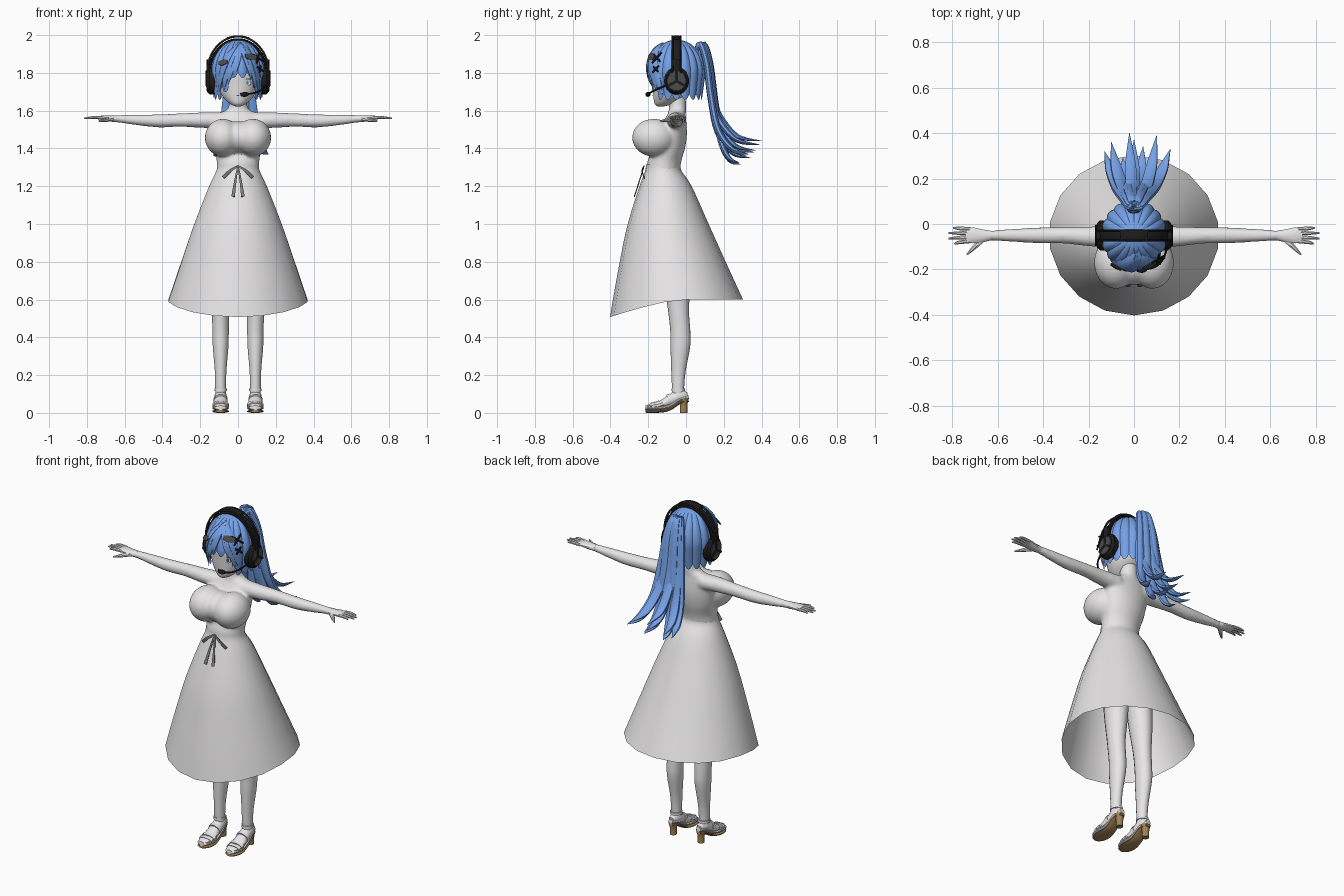
import bpy, bmesh, math, random
from mathutils import Vector

if "Cube" in bpy.data.objects:
    bpy.data.objects.remove(bpy.data.objects["Cube"])
random.seed(4)


def material(name, r, g, b):
    m = bpy.data.materials.new(name)
    m.use_nodes = True
    m.diffuse_color = (r, g, b, 1)
    m.node_tree.nodes["Principled BSDF"].inputs["Base Color"].default_value = (r, g, b, 1)
    return m


WHITE = material("pale grey", .8, .785, .785)
BLUE = material("hair blue", .18, .36, .80)
BLACK = material("headset black", .012, .012, .012)
DARK = material("dark grey", .07, .07, .07)
GREY = material("ribbon grey", .2, .2, .2)
BROWN = material("sole brown", .36, .22, .09)
IRIS = material("pale blue", .5, .65, .8)


def finish(name, bm, mat, angle=40):
    bmesh.ops.recalc_face_normals(bm, faces=bm.faces)
    me = bpy.data.meshes.new(name)
    bm.to_mesh(me)
    bm.free()
    ob = bpy.data.objects.new(name, me)
    bpy.context.collection.objects.link(ob)
    me.materials.append(mat)
    bpy.ops.object.select_all(action="DESELECT")
    ob.select_set(True)
    bpy.context.view_layer.objects.active = ob
    bpy.ops.object.shade_smooth_by_angle(angle=math.radians(angle))
    return ob


def spline(rows, k):
    """Catmull-Rom interpolation of rows of any width."""
    out = []
    for i in range(len(rows) - 1):
        a, b, c, d = rows[max(i - 1, 0)], rows[i], rows[i + 1], rows[min(i + 2, len(rows) - 1)]
        for j in range(k):
            t = j / k
            out.append([.5 * (2 * q + (r - p) * t + (2 * p - 5 * q + 4 * r - s) * t * t
                        + (3 * q - p - 3 * r + s) * t ** 3) for p, q, r, s in zip(a, b, c, d)])
    return out + [list(rows[-1])]


def sweep(name, rows, mat, up=(0, 1, 0), n=12, k=4, level=False, cap=True, bm=None):
    """Rows are x, y, z, half width, half height of an oval section."""
    own = bm is None
    bm = bm or bmesh.new()
    rows = spline(rows, k)
    pts = [Vector(r[:3]) for r in rows]
    rings = []
    for i, r in enumerate(rows):
        t = Vector((0, 0, 1)) if level else (pts[min(i + 1, len(pts) - 1)] - pts[max(i - 1, 0)]).normalized()
        side = Vector(up).cross(t).normalized()
        nor = t.cross(side)
        w, h = max(r[3], .0008), max(r[4], .0008)
        angs = [math.tau * (j + .5) / n for j in range(n)]
        rings.append([bm.verts.new(pts[i] + side * w * math.cos(a) + nor * h * math.sin(a)) for a in angs])
    for a, b in zip(rings, rings[1:]):
        for j in range(n):
            bm.faces.new((a[j], a[j - 1], b[j - 1], b[j]))
    if cap:
        bm.faces.new(rings[0])
        bm.faces.new(rings[-1])
    return finish(name, bm, mat) if own else bm


def ball(bm, loc, radii):
    new = bmesh.ops.create_uvsphere(bm, u_segments=24, v_segments=16, radius=1)["verts"]
    for v in new:
        v.co = Vector(loc) + Vector(c * r for c, r in zip(v.co, radii))


# Body: torso, bust and arms fused into one smooth surface
bm = bmesh.new()
sweep("", [(0, -.12, 1.27, .114, .088), (0, -.115, 1.33, .113, .09), (0, -.09, 1.4, .125, .085),
           (0, -.075, 1.47, .135, .08), (0, -.06, 1.54, .14, .062), (0, -.05, 1.58, .115, .048),
           (0, -.045, 1.605, .06, .046), (0, -.045, 1.64, .048, .046), (0, -.05, 1.7, .046, .046)],
      WHITE, level=True, n=24, bm=bm)
for s in (1, -1):
    ball(bm, (s * .08, -.17, 1.457), (.096, .116, .1))
    sweep("", [(s * .08, -.05, 1.548, .05, .045), (s * .18, -.055, 1.55, .045, .042),
               (s * .3, -.05, 1.55, .037, .036), (s * .42, -.05, 1.546, .035, .035),
               (s * .52, -.05, 1.55, .03, .029), (s * .62, -.05, 1.556, .023, .021),
               (s * .66, -.05, 1.558, .024, .017)], WHITE, up=(0, 0, 1), n=16, bm=bm)
ball(bm, (0, -.17, 1.46), (.085, .098, .085))
body = finish("body", bm, WHITE, 80)
re = body.modifiers.new("fuse", "REMESH")
re.mode, re.voxel_size, re.use_smooth_shade = "VOXEL", .009, True
sm = body.modifiers.new("soften", "SMOOTH")
sm.factor, sm.iterations = .5, 8

# Hands, legs and shoes
for s, side in ((1, "left"), (-1, "right")):
    up = (0, 0, 1)
    sweep(side + "_palm", [(s * .63, -.05, 1.557, .022, .019), (s * .67, -.052, 1.558, .03, .017),
                           (s * .71, -.05, 1.562, .036, .013), (s * .74, -.048, 1.562, .034, .009)], WHITE, up)
    for i, tip in enumerate((.79, .815, .815, .795)):
        y = -.076 + i * .018
        sweep(f"{side}_finger_{i + 1}", [(s * .72, y, 1.562, .009, .009), (s * .765, y * 1.12 + .005, 1.564, .009, .008),
              (s * tip, y * 1.3 + .012, 1.56, .004, .004)], WHITE, up, n=8)
    sweep(side + "_thumb", [(s * .665, -.065, 1.555, .015, .012), (s * .70, -.1, 1.55, .011, .01),
                            (s * .735, -.135, 1.545, .004, .004)], WHITE, up, n=8)
    x = s * .092
    sweep(side + "_leg", [(s * .07, -.07, 1.1, .075, .09), (s * .085, -.05, .75, .062, .075),
                          (x, -.04, .55, .047, .056), (x, -.03, .43, .044, .053), (x, -.03, .35, .042, .052),
                          (x, -.04, .22, .031, .038), (x, -.042, .13, .029, .032), (x, -.04, .08, .028, .03)],
          WHITE, level=True, n=18)
    sweep(side + "_foot", [(x, .008, .09, .016, .016), (x, -.03, .09, .031, .036), (x, -.08, .068, .035, .031),
                           (x, -.14, .042, .04, .02), (x, -.19, .036, .034, .013), (x, -.212, .032, .014, .006)],
          WHITE, up)
    for name, mat, dz, h in (("insole", WHITE, .018, .012), ("sole", BROWN, 0, .008)):
        sweep(f"{side}_{name}", [(x, .014, .066 + dz, .014, h), (x, -.03, .056 + dz, .032, h),
              (x, -.09, .018 + dz, .036, h), (x, -.15, .008 + dz, .045, h), (x, -.2, .008 + dz, .036, h),
              (x, -.215, .009 + dz, .018, h)], mat, up)
    sweep(side + "_heel", [(x, -.012, .075, .028, .027), (x, -.012, .04, .02, .02), (x, -.012, 0, .019, .02)],
          BROWN, level=True)
    for i, (y, z, w, h) in enumerate(((-.085, .068, .038, .034), (-.145, .04, .045, .025), (-.17, .036, .043, .022))):
        sweep(f"{side}_strap_{i}", [(x, y + .009, z + .003, w, h), (x, y - .009, z - .003, w, h)], WHITE, up, k=1)
    sweep(side + "_ankle_strap", [(x, -.04, .115, .034, .037), (x, -.04, .13, .034, .037)], WHITE, level=True, k=1)

# Skirt: open shell whose hem dips at the front
skirt = sweep("skirt", [(0, -.12, 1.315, .111, .092), (0, -.12, 1.28, .117, .097), (0, -.108, 1.2, .155, .138),
                        (0, -.095, 1.0, .235, .215), (0, -.073, .8, .305, .283), (0, -.05, .6, .374, .352)],
              WHITE, level=True, cap=False, n=18)
for v in skirt.data.vertices:
    f = max(0, (1.3 - v.co.z) / .7)
    v.co.z -= .092 * f ** 3 * max(0, -(v.co.y + .03) / .37) ** 1.3

# Waist bow
for s in (1, -1):
    sweep(f"bow_loop_{s}", [(0, -.222, 1.308, .004, .003), (s * .04, -.232, 1.283, .009, .003),
                            (s * .078, -.222, 1.246, .011, .003)], GREY, n=6)
    sweep(f"bow_tail_{s}", [(0, -.222, 1.308, .004, .003), (s * .014, -.246, 1.23, .007, .003),
                            (s * .026, -.274, 1.145, .011, .003)], GREY, n=6)

# Head and face
sweep("head", [(0, -.135, 1.622, .012, .015), (0, -.115, 1.638, .045, .052), (0, -.088, 1.68, .085, .085),
               (0, -.07, 1.74, .11, .107), (0, -.062, 1.8, .12, .118), (0, -.055, 1.88, .108, .112),
               (0, -.05, 1.94, .06, .06)], WHITE, level=True, n=28)
for name, x, z, y, w, h, mat in (("left_eye", .05, 1.748, -.166, .02, .017, IRIS),
                                 ("left_pupil", .05, 1.748, -.170, .007, .012, GREY),
                                 ("left_lash", .05, 1.768, -.168, .024, .003, DARK),
                                 ("mouth", 0, 1.68, -.174, .01, .002, DARK)):
    sweep(name, [(x, y, z, w, h), (x, y - .004, z, w, h)], mat, up=(0, 0, 1), k=1, n=16)


# Bobbed hair with grooved locks, pointed hem and an opening for the face
def hair(a, z, grow=1.0):
    q = math.sqrt(max(0, 1 - ((z - 1.8) / .175) ** 2)) if z > 1.8 else 1 - .9 * (1.8 - z)
    return Vector((.143 * q * grow * math.sin(a), -.05 - .153 * q * grow * math.cos(a), z + (grow - 1) * .1))


bm = bmesh.new()
cols, steps, grid = 108, 22, []
for c in range(cols):
    a = math.tau * c / cols - math.pi
    lock = abs(math.sin(a * 9))
    base = 1.77 if -.35 < a < .6 else 1.695 if -.8 < a < .8 else 1.655
    hem = base + .035 * (1 - lock)
    end = math.pi / 2 + (1.8 - hem) / .175
    col = []
    for i in range(1, steps + 1):
        th = end * i / steps
        z = 1.8 + .175 * math.cos(th) if th < math.pi / 2 else 1.8 - (th - math.pi / 2) * .175
        col.append(bm.verts.new(hair(a, z, 1 + .05 * (lock - .6) * min(1, th))))
    grid.append(col)
top = bm.verts.new((0, -.05, 1.975))
for c in range(cols):
    p, q = grid[c - 1], grid[c]
    bm.faces.new((top, p[0], q[0]))
    for i in range(steps - 1):
        bm.faces.new((p[i], p[i + 1], q[i + 1], q[i]))
finish("bob_hair", bm, BLUE, 35)

# Fringe locks sweeping from the parting
for i, (a, z) in enumerate(((-.85, 1.69), (-.6, 1.70), (-.38, 1.735), (-.15, 1.775), (.5, 1.77), (.75, 1.70), (1.0, 1.67))):
    rows = []
    for t, w in ((0, .008), (.25, .02), (.5, .026), (.8, .018), (1, .001)):
        p = hair(.12 + (a - .12) * t ** .7, 1.955 + (z - 1.955) * t ** 1.4, 1.03)
        rows.append((*p, w, w * .4))
    sweep(f"fringe_lock_{i}", rows, BLUE, up=(math.sin(a), -math.cos(a), .2), n=8)

# Ponytail
for i, (x, y, z) in enumerate(((-.02, .4, 1.44), (.1, .39, 1.42), (-.1, .36, 1.38), (.16, .33, 1.37), (-.13, .32, 1.36),
                               (.04, .34, 1.35), (-.05, .29, 1.315), (.08, .28, 1.325), (.0, .37, 1.39))):
    j = random.uniform(-.012, .012)
    sweep(f"ponytail_lock_{i}", [(0, .05, 1.9, .012, .012), (x * .15, .085 + j, 1.95, .02, .017),
          (x * .3, .118 + j, 1.85, .025, .018), (x * .42, .14 + j, 1.68, .027, .019),
          (x * .58, .145 + y * .1 + j, z + .13, .028, .018), (x * .8, .12 + y * .38, z + .025, .024, .013),
          (x, y, z, .001, .001)], BLUE, up=(0, 1, .3), n=8, k=5)
sweep("hair_tie", [(0, .06, 1.89, .03, .025), (0, .105, 1.925, .03, .025)], BLUE, up=(0, 0, 1), k=1)


# Hair clips: two crosses on the left and a plate on each side of the fringe
def bar(name, a, z, tilt, size, w, mat):
    p, n = hair(a, z, 1.1), Vector((math.sin(a), -math.cos(a), .45)).normalized()
    u = n.cross((0, 0, 1)).normalized()
    d = (u * math.cos(tilt) + u.cross(n) * math.sin(tilt)) * size
    sweep(name, [(*(p - d), w * .6, .004), (*p, w, .005), (*(p + d), w * .6, .004)], mat, up=n, n=6, k=2)


for i, (a, z, r) in enumerate(((.82, 1.87, .038), (.85, 1.81, .025))):
    for t in (.6, 2.2):
        bar(f"cross_clip_{i}_{t}", a, z, t, r, .008, BLACK)
bar("left_plate_clip", .5, 1.875, .2, .032, .022, DARK)
bar("right_plate_clip", -.55, 1.845, -.2, .026, .018, DARK)

# Headset: bands, ear cups, spokes and microphone
for name, y, a, b, w, h in (("headband", -.05, .15, .176, .027, .008), ("front_rail", -.072, .163, .193, .005, .006),
                            ("back_rail", -.028, .163, .193, .005, .006)):
    arc = [math.pi * i / 16 for i in range(17)]
    sweep(name, [(a * math.cos(t), y, 1.8 + b * math.sin(t), h, w) for t in arc], BLACK, n=8, k=2)
sweep("band_pad", [(x, -.05, 1.993 - x * x * 3, .006, .024) for x in (-.06, -.03, 0, .03, .06)], BLACK, n=8)
for s, side in ((1, "left"), (-1, "right")):
    up = (0, 0, 1)
    sweep(side + "_ear_cup", [(s * .105, -.05, 1.758, .058, .066), (s * .115, -.05, 1.758, .066, .074),
          (s * .15, -.05, 1.758, .066, .072), (s * .163, -.05, 1.758, .054, .06)], BLACK, up, n=24, k=1)
    sweep(side + "_cup_face", [(s * .16, -.05, 1.758, .05, .055), (s * .166, -.05, 1.758, .048, .053)], DARK, up, n=24, k=1)
    for i in range(3):
        t = math.pi / 2 + i * math.tau / 3
        sweep(f"{side}_spoke_{i}", [(s * .168, -.05, 1.758, .008, .003),
              (s * .168, -.05 + .052 * math.cos(t), 1.758 + .055 * math.sin(t), .008, .003)], BLACK, (1, 0, 0), n=6, k=1)
    sweep(side + "_slider", [(s * .155, -.05, 1.78, .012, .022), (s * .157, -.05, 1.87, .01, .02)], BLACK, n=8, k=1)
sweep("microphone_boom", [(.15, -.08, 1.745, .005, .005), (.13, -.15, 1.715, .005, .005),
                          (.09, -.19, 1.695, .005, .005), (.03, -.2, 1.685, .005, .005)], BLACK, (0, 0, 1), n=8)
sweep("microphone", [(.055, -.2, 1.688, .008, .008), (.035, -.202, 1.686, .014, .013),
                     (.012, -.202, 1.685, .008, .008)], BLACK, (0, 0, 1), n=10)
